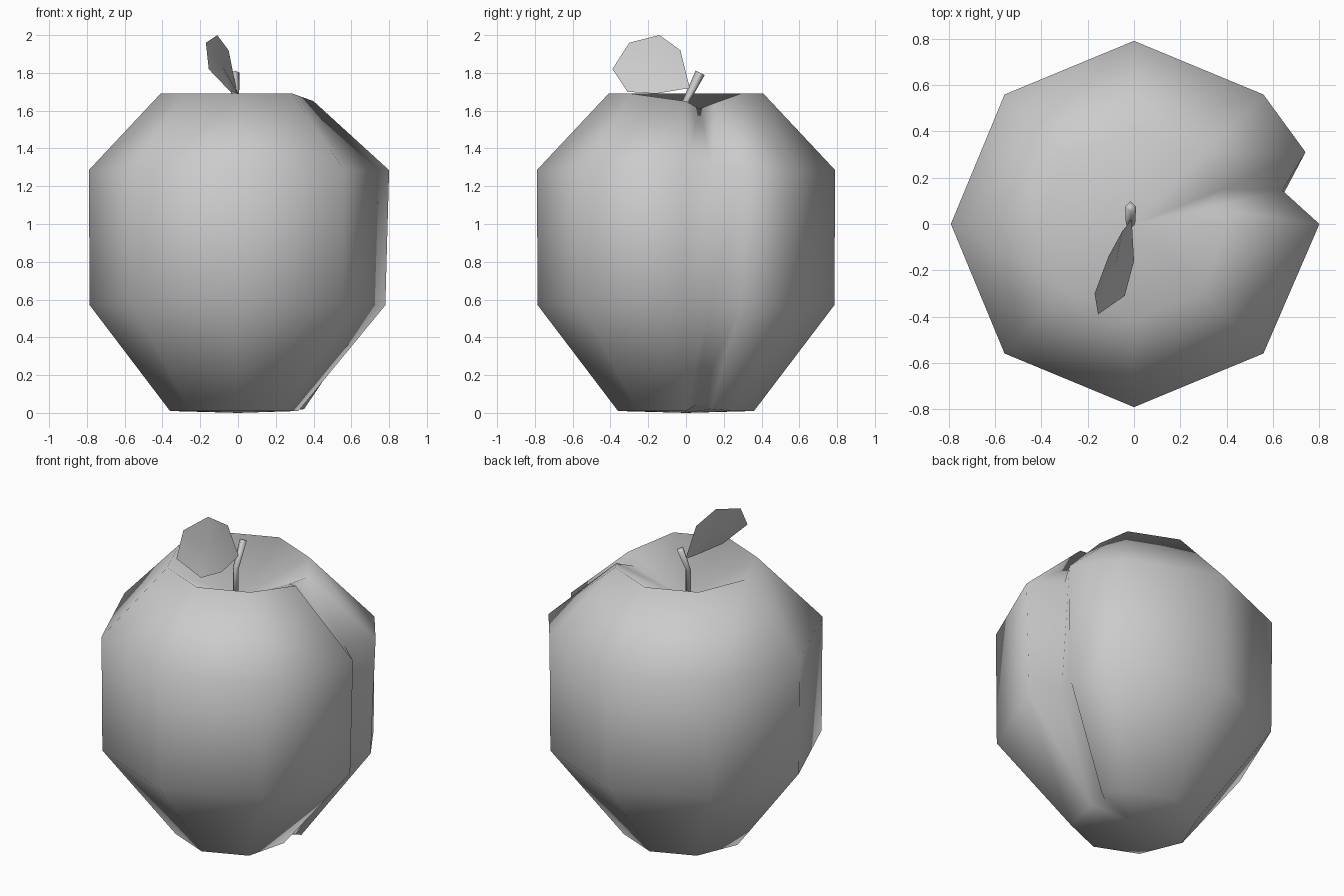
import bpy, bmesh
from math import cos, sin, radians

cube = bpy.data.objects.get("Cube")
if cube:
    bpy.data.objects.remove(cube, do_unlink=True)

grey = bpy.data.materials.new("plain_grey")
grey.use_nodes = True
colour = (0.6, 0.6, 0.6, 1)
grey.diffuse_color = colour
grey.node_tree.nodes["Principled BSDF"].inputs["Base Color"].default_value = colour


def finish(name, bm):
    bmesh.ops.recalc_face_normals(bm, faces=bm.faces)
    for f in bm.faces:
        f.smooth = True
    mesh = bpy.data.meshes.new(name)
    bm.to_mesh(mesh)
    bm.free()
    mesh.materials.append(grey)
    obj = bpy.data.objects.new(name, mesh)
    bpy.context.collection.objects.link(obj)
    return obj


def bridge(bm, a, b):
    for i in range(len(a)):
        j = (i + 1) % len(a)
        bm.faces.new((a[i], a[j], b[j], b[i]))


def fan(bm, ring, centre):
    c = bm.verts.new(centre)
    for i in range(len(ring)):
        bm.faces.new((ring[i], ring[(i + 1) % len(ring)], c))


# Fruit body: eight-sided rings with a groove cut between two lobes
# Each ring: radius, height, then x, y, z of near lobe, groove and far lobe
RINGS = [
    (0.36, 0.01, [(0.32, 0.00, 0.01), (0.26, 0.05, 0.04), (0.35, 0.13, 0.02)]),
    (0.785, 0.57, [(0.78, 0.00, 0.57), (0.64, 0.12, 0.57), (0.72, 0.29, 0.57)]),
    (0.79, 1.285, [(0.80, 0.00, 1.285), (0.64, 0.145, 1.285), (0.74, 0.31, 1.285)]),
    (0.41, 1.69, [(0.40, 0.00, 1.65), (0.31, 0.07, 1.61), (0.38, 0.15, 1.64)]),
]
bm = bmesh.new()
rings = []
for r, z, lobes in RINGS:
    points = lobes + [(r * cos(radians(a)), r * sin(radians(a)), z) for a in range(45, 360, 45)]
    rings.append([bm.verts.new(p) for p in points])
for low, high in zip(rings, rings[1:]):
    bridge(bm, low, high)
fan(bm, rings[0], (0, 0, 0))
fan(bm, rings[-1], (0, 0, 1.46))
finish("fruit_body", bm)

# Stem: bent four-sided tube
bm = bmesh.new()
rings = []
for y, z, r in [(0, 1.44, 0.02), (0, 1.65, 0.02), (0.075, 1.80, 0.024)]:
    ring = []
    for a in range(0, 360, 90):
        ring.append(bm.verts.new((-0.015 + r * cos(radians(a)), y + r * sin(radians(a)),
                                  z - 0.5 * r * sin(radians(a)) * (z > 1.7))))
    rings.append(ring)
for low, high in zip(rings, rings[1:]):
    bridge(bm, low, high)
for ring in (rings[0], rings[-1]):
    bm.faces.new(ring)
finish("stem", bm)

# Leaf: thin cupped disc joined to the stem
OUTLINE = [(-0.01, 0.02, 1.72), (-0.05, -0.03, 1.92), (-0.11, -0.14, 2.0), (-0.17, -0.30, 1.96),
           (-0.155, -0.39, 1.82), (-0.04, -0.31, 1.70), (0.0, -0.16, 1.69)]
bm = bmesh.new()
fan(bm, [bm.verts.new(p) for p in OUTLINE], (-0.08, -0.18, 1.83))
finish("leaf", bm)
